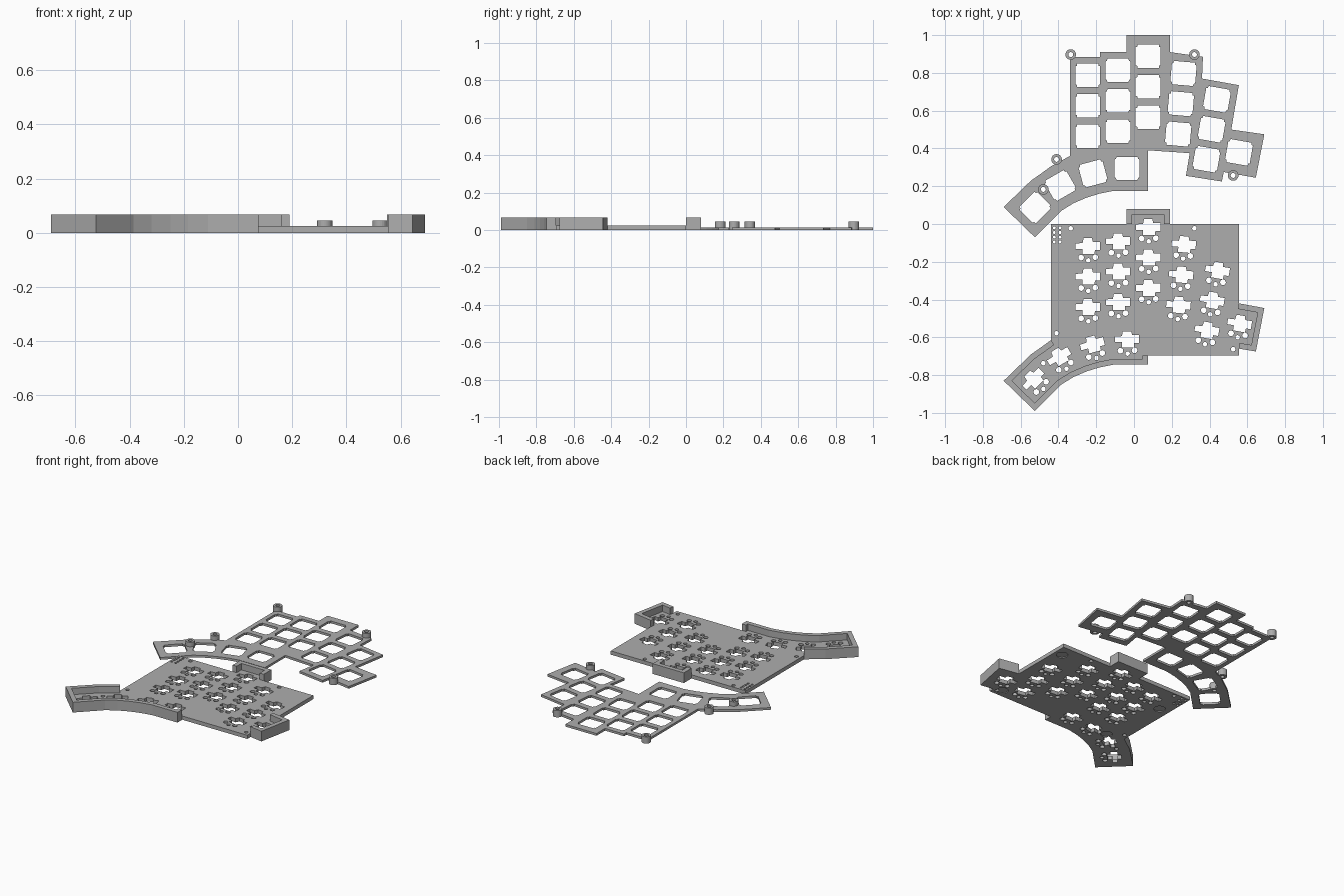
import bpy, bmesh, math
from mathutils import Vector, Matrix

cube = bpy.data.objects.get("Cube")
if cube:
    bpy.data.objects.remove(cube)

grey = bpy.data.materials.new("plain grey")
grey.use_nodes = True
colour = (0.42, 0.42, 0.42, 1)
grey.diffuse_color = colour
grey.node_tree.nodes["Principled BSDF"].inputs["Base Color"].default_value = colour

SHIFT = -0.92   # the case repeats the plate layout further forward
PITCH = 0.161
PLATE, FLOOR, WALL = 0.015, 0.025, 0.068


def circle(x, y, r, n=24):
    return [(x + r * math.cos(2 * math.pi * i / n), y + r * math.sin(2 * math.pi * i / n))
            for i in range(n)]


def place(points, key, dy=0):
    x, y, angle = key
    turn = Matrix.Rotation(math.radians(angle), 2)
    return [tuple(turn @ Vector(p) + Vector((x, y + dy))) for p in points]


def slab(name, loops, z0, z1):
    """Fill closed loops (inner loops become holes) and extrude from z0 to z1."""
    curve = bpy.data.curves.new(name, 'CURVE')
    curve.dimensions, curve.fill_mode = '2D', 'BOTH'
    curve.extrude = (z1 - z0) / 2
    for loop in loops:
        spline = curve.splines.new('POLY')
        spline.points.add(len(loop) - 1)
        for point, (x, y) in zip(spline.points, loop):
            point.co = (x, y, 0, 1)
        spline.use_cyclic_u = True
    temp = bpy.data.objects.new(name, curve)
    bpy.context.collection.objects.link(temp)
    bpy.context.view_layer.update()
    mesh = bpy.data.meshes.new_from_object(temp.evaluated_get(bpy.context.evaluated_depsgraph_get()))
    bpy.data.objects.remove(temp)
    bm = bmesh.new()
    bm.from_mesh(mesh)
    bmesh.ops.translate(bm, verts=bm.verts, vec=(0, 0, (z0 + z1) / 2))
    bmesh.ops.remove_doubles(bm, verts=bm.verts, dist=1e-5)
    bmesh.ops.recalc_face_normals(bm, faces=bm.faces)
    for face in bm.faces:
        face.smooth = False
    bm.to_mesh(mesh)
    bm.free()
    mesh.materials.clear()
    mesh.materials.append(grey)
    obj = bpy.data.objects.new(name, mesh)
    bpy.context.collection.objects.link(obj)
    return obj


def cut(obj, spots, r, z0, z1):
    """Subtract round holes from a slab."""
    cutter = slab("hole_cutter", [circle(x, y, r) for x, y in spots], z0, z1)
    cutter.hide_render = True
    mod = obj.modifiers.new("holes", 'BOOLEAN')
    mod.operation, mod.solver, mod.object = 'DIFFERENCE', 'EXACT', cutter
    bpy.context.view_layer.update()
    mesh = bpy.data.meshes.new_from_object(obj.evaluated_get(bpy.context.evaluated_depsgraph_get()))
    obj.modifiers.clear()
    obj.data = mesh
    bpy.data.objects.remove(cutter)


def wall(name, path, thick=0.03):
    """Mitred wall whose thickness lies to the left of the path."""
    pts = [Vector(p) for p in path]
    normals = [Vector((a.y - b.y, b.x - a.x)).normalized() for a, b in zip(pts, pts[1:])]
    inner = []
    for i, p in enumerate(pts):
        n, m = normals[max(i - 1, 0)], normals[min(i, len(normals) - 1)]
        inner.append(p + (n + m) * thick / (1 + n.dot(m)))
    slab(name, [[tuple(p) for p in pts + inner[::-1]]], FLOOR, WALL)


# Key positions: x, y of the rearmost key, tilt, number of keys
columns = [(-.245, .787, 0, 3), (-.085, .813, 0, 3), (.075, .888, 0, 3),
           (.262, .797, -5, 3), (.439, .66, -10, 3), (.556, .379, -10, 1),
           (-.037, .294, 0, 1), (-.217, .268, 15, 1), (-.39, .204, 30, 1), (-.524, .087, 45, 1)]
keys = []
for x, y, tilt, count in columns:
    a = math.radians(tilt)
    keys += [(x + PITCH * i * math.sin(a), y - PITCH * i * math.cos(a), tilt) for i in range(count)]

posts = [(-.335, .897), (.32, .897), (-.41, .342), (-.48, .183), (.525, .257)]

# Shared curved edge of the thumb cluster, running inwards from the tip
thumb = [(-.44, .305), (-.495, .265), (-.545, .23), (-.69, .09), (-.525, -.07), (-.385, .07),
         (-.32, .11), (-.25, .14), (-.185, .16), (-.11, .175), (.075, .175)]
case_thumb = [(x, y + SHIFT) for x, y in thumb]

# Switch plate
quarter = [(.066, .018), (.066, .048), (.058, .05), (.056, .062)]
half = quarter + [(-x, y) for x, y in quarter[::-1]]
window = half + [(-x, -y) for x, y in half]
plate_outline = thumb + [
    (.075, .39), (.295, .375), (.275, .255), (.465, .225), (.475, .275), (.645, .245), (.69, .475),
    (.515, .5), (.555, .735), (.36, .77), (.365, .885), (.19, .91), (.19, 1), (-.04, 1),
    (-.04, .91), (-.18, .91), (-.18, .885), (-.34, .885), (-.34, .36)]
plate = slab("switch_plate", [plate_outline] + [place(window, k) for k in keys], 0, PLATE)
cut(plate, posts, .013, -.01, .05)

# Standoffs on the plate
for i, (x, y) in enumerate(posts):
    slab(f"standoff_{i + 1}", [circle(x, y, .028), circle(x, y, .013)], 0, .045)

# Case floor with socket cutouts, screw holes and a pin grid
socket = [(-.064, .03), (-.027, .032), (-.022, .058), (.022, .058), (.027, .038), (.064, .038),
          (.064, -.005), (.038, -.005), (.036, -.027), (-.027, -.027), (-.027, 0), (-.064, 0)]
socket_parts = [socket, circle(-.035, -.045, .015), circle(.04, -.043, .015), circle(.003, -.06, .012)]
floor_outline = case_thumb + [
    (.075, -.695), (.555, -.695), (.555, -.66), (.645, -.675), (.69, -.445), (.555, -.42),
    (.555, 0), (.19, 0), (.19, .08), (-.04, .08), (-.04, 0), (-.44, 0)]
holes = [place(part, k, SHIFT) for k in keys for part in socket_parts]
holes += [circle(x, y + SHIFT, .012) for x, y in posts]
holes += [circle(-.422 + .03 * i, -.02 - .025 * j, .008, 12) for i in range(2) for j in range(4)]
floor = slab("case_floor", [floor_outline] + holes, 0, FLOOR)

# Shallow recesses for feet underneath
cut(floor, [(-.37, -.2), (.5, -.08), (.5, -.64), (-.32, -.64)], .035, -.01, .005)

# Raised walls around the parts that stick out
wall("thumb_wall", case_thumb + [(.075, -.695)])
wall("back_wall", [(.19, 0), (.19, .08), (-.04, .08), (-.04, 0)])
wall("side_wall", [(.555, -.66), (.645, -.675), (.69, -.445), (.555, -.42)])
